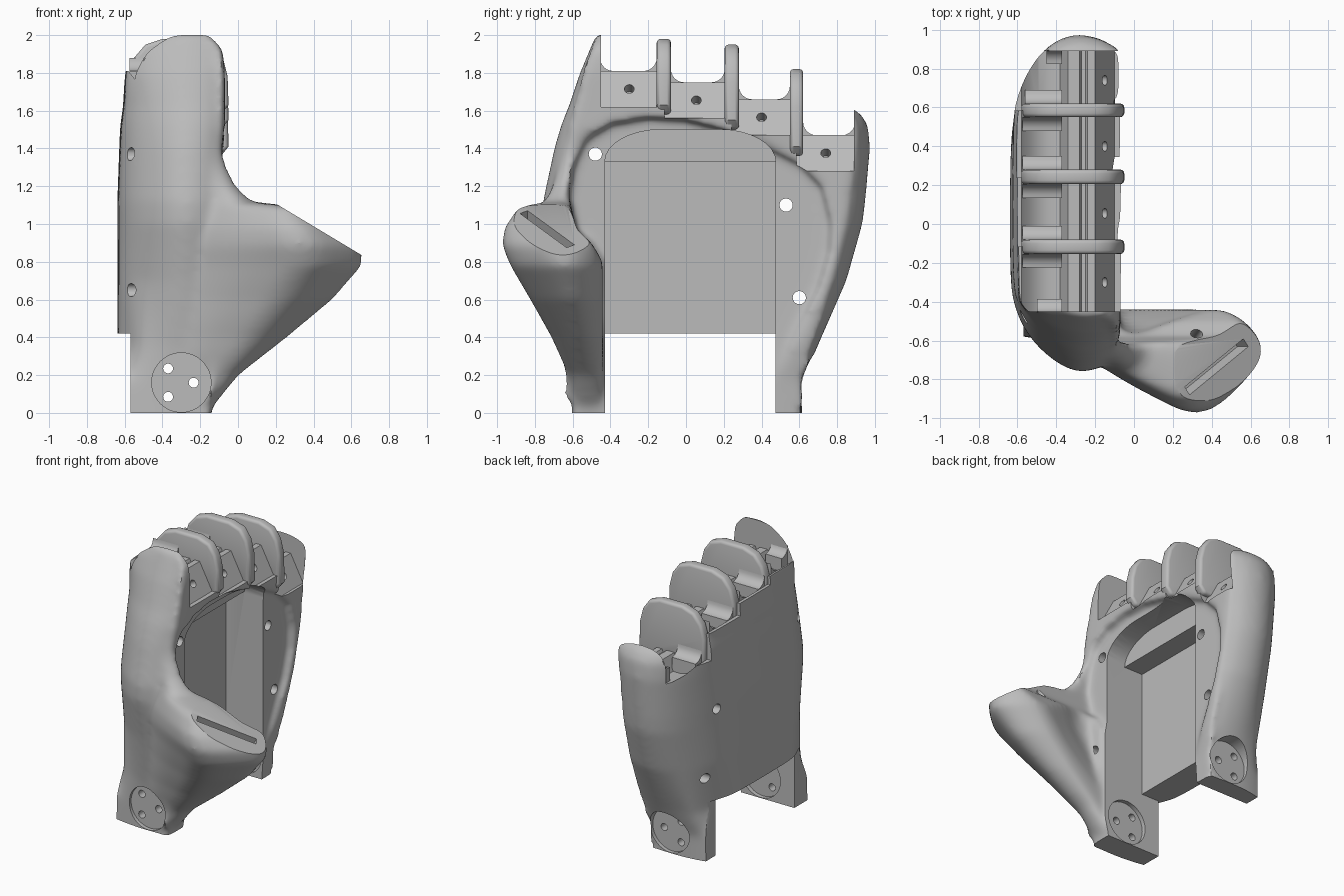
import bpy, bmesh, math
from mathutils import Vector, Matrix

if "Cube" in bpy.data.objects:
    bpy.data.objects.remove(bpy.data.objects["Cube"])

grey = bpy.data.materials.new("warm_grey_plastic")
grey.diffuse_color = (0.5, 0.5, 0.5, 1)
grey.use_nodes = True
grey.node_tree.nodes["Principled BSDF"].inputs["Base Color"].default_value = grey.diffuse_color


def make_object(name, bm):
    bmesh.ops.recalc_face_normals(bm, faces=bm.faces)
    me = bpy.data.meshes.new(name)
    bm.to_mesh(me)
    bm.free()
    ob = bpy.data.objects.new(name, me)
    bpy.context.collection.objects.link(ob)
    return ob


def smooth_ring(pts, n=4):
    """Closed Catmull-Rom curve through 2D points."""
    out, m = [], len(pts)
    for i in range(m):
        p0, p1, p2, p3 = (Vector(pts[(i + j) % m]) for j in (-1, 0, 1, 2))
        for s in range(n):
            t = s / n
            out.append(0.5 * (2 * p1 + (p2 - p0) * t + (2 * p0 - 5 * p1 + 4 * p2 - p3) * t * t
                              + (3 * p1 - p0 - 3 * p2 + p3) * t ** 3))
    return out


def loft(bm, rings):
    """Closed solid through horizontal rings [(z, points)]."""
    rows = [[bm.verts.new((p[0], p[1], z)) for p in smooth_ring(pts)] for z, pts in rings]
    n = len(rows[0])
    for a, b in zip(rows, rows[1:]):
        for i in range(n):
            bm.faces.new((a[i], a[(i + 1) % n], b[(i + 1) % n], b[i]))
    bm.faces.new(rows[0])
    bm.faces.new(rows[-1])


def prism(bm, profile, axis, lo, hi):
    """Extrude a (y,z) profile along x or an (x,z) profile along y."""
    def put(u, v, d):
        return bm.verts.new((d, u, v) if axis == 'x' else (u, d, v))
    a = [put(u, v, lo) for u, v in profile]
    b = [put(u, v, hi) for u, v in profile]
    n = len(a)
    for i in range(n):
        bm.faces.new((a[i], a[(i + 1) % n], b[(i + 1) % n], b[i]))
    bm.faces.new(a)
    bm.faces.new(b)


def rect(u0, u1, v0, v1):
    return [(u0, v0), (u1, v0), (u1, v1), (u0, v1)]


def rod(bm, centre, direction, radius, length, seg=20):
    rot = Vector(direction).to_track_quat('Z', 'Y').to_matrix().to_4x4()
    bmesh.ops.create_cone(bm, cap_ends=True, segments=seg, radius1=radius, radius2=radius,
                          depth=length, matrix=Matrix.Translation(centre) @ rot)


# ---- palm block: z, x back, x front, y index side, y little side, corner softness
ROWS = [(-.1, -.64, -.15, -.605, .61, .12), (.17, -.64, -.13, -.605, .62, .14),
        (.36, -.635, -.1, -.63, .7, .45), (.7, -.635, -.08, -.69, .85, .85),
        (1.0, -.635, -.08, -.755, .935, 1), (1.12, -.635, -.08, -.755, .95, 1),
        (1.4, -.625, -.08, -.695, .975, .9), (1.52, -.62, -.07, -.66, .965, .8),
        (1.585, -.61, -.07, -.635, .925, .7), (1.62, -.605, -.07, -.62, .86, .65),
        (1.8, -.595, -.07, -.56, .8, .45), (1.92, -.56, -.08, -.51, .7, .35),
        (2.005, -.45, -.15, -.475, .6, .3)]
INDEX_SIDE = [(1, .2), (.95, .07), (.8, .01), (.6, 0), (.4, .055), (.2, .16), (.06, .3), (0, .5)]
LITTLE_SIDE = [(0, .6), (.05, .36), (.2, .16), (.4, .04), (.62, 0), (.85, .03), (.98, .1), (1, .2)]
rings = []
for z, xa, xb, ya, yb, k in ROWS:
    back = max(k, .75) if .3 < z < 1.5 else k
    ring = [(xa + u * (xb - xa), ya + (back if u < .1 else k) * o) for u, o in INDEX_SIDE]
    ring += [(xa + u * (xb - xa), yb - (back if u < .1 else k) * o) for u, o in LITTLE_SIDE]
    rings.append((z, ring))
body = bmesh.new()
loft(body, rings)

# ---- thumb fin: blended from ear, tip, web and finger cross-sections
EAR = [(-.5, -.5), (-.45, -.58), (-.35, -.6), (-.28, -.6), (-.22, -.6), (-.18, -.59), (-.17, -.55),
       (-.17, -.5), (-.17, -.46), (-.2, -.43), (-.3, -.43), (-.4, -.43), (-.45, -.43)]
TIP = [(-.4, -.5), (-.3, -.64), (-.1, -.78), (.12, -.9), (.3, -.975), (.45, -.93), (.63, -.74),
       (.65, -.62), (.56, -.5), (.42, -.44), (.2, -.5), (0, -.56), (-.2, -.5)]
WEB = [(-.4, -.5), (-.3, -.62), (-.1, -.74), (.05, -.82), (.2, -.88), (.28, -.88), (.32, -.8),
       (.32, -.72), (.28, -.66), (.2, -.61), (.1, -.6), (0, -.6), (-.2, -.5)]
FINGER = [(-.4, -.5), (-.35, -.55), (-.3, -.6), (-.25, -.64), (-.2, -.66), (-.15, -.66), (-.1, -.63),
          (-.09, -.6), (-.1, -.57), (-.12, -.55), (-.2, -.53), (-.3, -.5), (-.35, -.48)]


def mix(a, b, tx, ty):
    return [(p[0] + (q[0] - p[0]) * tx, p[1] + (q[1] - p[1]) * ty) for p, q in zip(a, b)]


thumb = [(z, mix(EAR, TIP, tx, ty)) for z, tx, ty in
         [(-.1, 0, 0), (.03, .04, 0), (.2, .21, .06), (.4, .52, .3), (.6, .81, .6), (.78, 1, .88), (.89, 1, 1)]]
thumb += [(z, mix(TIP, WEB, tx, ty)) for z, tx, ty in [(.98, .3, .15), (1.09, 1, 1)]]
thumb += [(z, mix(WEB, FINGER, t, t)) for z, t in [(1.12, .62), (1.2, .8), (1.3, .92), (1.4, 1)]]
loft(body, thumb)
palm = make_object("palm_shell", body)

# ---- palm opening, cut before smoothing so the rim comes out rounded
OPENING = [(-.44, -.3), (-.44, .8), (-.5, .9), (-.58, .97), (-.62, 1.15), (-.6, 1.3), (-.53, 1.45),
           (-.4, 1.53), (-.2, 1.565), (0, 1.55), (.2, 1.5), (.4, 1.42), (.6, 1.32), (.72, 1.2),
           (.77, 1.0), (.76, .85), (.7, .65), (.62, .5), (.55, .35), (.49, .2), (.48, -.3)]
bm = bmesh.new()
prism(bm, OPENING, 'x', -.13, 1.2)
opening = make_object("opening_cutter", bm)

# ---- crisp cutters, grouped so pieces in one group never overlap
SLOTS = [(-.45, -.105, 1.81), (-.115, .25, 1.75), (.24, .595, 1.66), (.585, .89, 1.47)]


def slot(bm, i):
    ya, yb, f = SLOTS[i]
    prism(bm, [(-.8, f), (-.58, f), (-.54, f - .05), (-.49, f - .085), (-.44, f - .1), (-.38, f - .1),
               (-.34, f), (-.28, f), (-.27, f - .02), (-.25, f - .02), (-.24, f), (-.2, f), (-.1, f - .19),
               (.2, f - .19), (.2, 2.5), (-.8, 2.5)], 'y', ya, yb)


a, b, c, d, e = (bmesh.new() for _ in range(5))
slot(a, 0)
slot(a, 2)
prism(a, rect(-.43, .475, -.5, 1.33), 'x', -.43, .08)                               # electronics pocket
prism(a, [(.1, 1.168), (.9, .688), (.9, 1.5), (.1, 1.5)], 'y', -1.2, -.3)           # thumb tip plane
slot(b, 1)
slot(b, 3)
prism(b, rect(-1.2, 1.2, -1, .42), 'x', -1, -.57)                                   # back plate lower edge
arch = [(-.43, .8)] + [(-.13 - .3 * math.cos(t * math.pi / 16), 1.33 + .17 * math.sin(t * math.pi / 16))
                       for t in range(9)]
arch += [(.175 + .3 * math.sin(t * math.pi / 16), 1.33 + .17 * math.cos(t * math.pi / 16))
         for t in range(9)] + [(.475, .8)]
prism(b, arch, 'x', -.28, -.05)                                                     # arched pocket top
prism(c, rect(-1.2, 1.2, -1, 0), 'x', -1.2, 1.2)                                    # ground cut
for y, z in [(-.48, 1.37), (-.5, .65), (.53, 1.1), (.6, .61)]:
    rod(c, (-.55, y, z), (1, 0, 0), .035, .96)                                      # back plate screw holes
for y, s in zip((-.3, .055, .4, .74), SLOTS):
    rod(c, (-.15, y, s[2] - .095), (.88, 0, .47), .026, .16)                        # knuckle holes
for x, z in [(-.37, .235), (-.235, .16), (-.37, .085)]:
    rod(c, (x, 0, z), (0, 1, 0), .026, 2.4)                                         # wrist pivot holes
for lo, hi in [(-1.175, -.575), (-.46, .505), (.585, 1.185)]:
    rod(d, (-.3, (lo + hi) / 2, .161), (0, 1, 0), .157, hi - lo, 48)                # wrist disc seats
u = Vector((.33, .27, -.196)).normalized()
n = Vector((.514, 0, .857)).normalized()
w = n.cross(u).normalized()
frame = Matrix((u, w, n)).transposed().to_4x4()
bmesh.ops.create_cube(d, size=1, matrix=Matrix.Translation((.425, -.735, .973)) @ frame
                      @ Matrix.Diagonal((.43, .05, .22, 1)))                        # thumb slit
rod(d, (.32, -.57, .95), (.2, .3, 1), .03, .4)                                      # thumb cord hole
prism(e, rect(-.43, .475, -.5, .42), 'x', -1, .08)                                  # gap between wrist ears
cutters = [make_object("crisp_cutter", g) for g in (a, b, c, d, e)]


def cut(ob, cutter):
    m = ob.modifiers.new("cut", 'BOOLEAN')
    m.operation, m.solver, m.object = 'DIFFERENCE', 'EXACT', cutter


def remesh(ob, size):
    m = ob.modifiers.new("fuse", 'REMESH')
    m.mode, m.voxel_size = 'VOXEL', size


remesh(palm, .02)
cut(palm, opening)
remesh(palm, .018)
soft = palm.modifiers.new("soften", 'SMOOTH')
soft.factor, soft.iterations = .5, 16
for g in cutters:
    cut(palm, g)

# ---- rounded knuckle dividers between the finger slots
parts = [palm]
for ya, yb, top, low in [(-.155, -.08, 1.98, 1.58), (.205, .28, 1.95, 1.5), (.55, .62, 1.82, 1.36)]:
    bm = bmesh.new()
    outline = [(-.575, low), (-.58, top - .2), (-.55, top - .1), (-.49, top - .03), (-.4, top), (-.22, top),
               (-.13, top - .03), (-.08, top - .1), (-.055, top - .2), (-.05, low + .05), (-.09, low)]
    prism(bm, outline, 'y', ya, yb)
    ob = make_object("knuckle_divider", bm)
    bev = ob.modifiers.new("round", 'BEVEL')
    bev.width, bev.segments, bev.limit_method = .02, 3, 'ANGLE'
    bev.angle_limit = math.radians(50)
    parts.append(ob)

# ---- concave fillets where the back of each slot meets its side walls
R = .07
bm = bmesh.new()
for ya, yb, f, xa, xb in [(-.455, -.155, 1.81, -.5, -.575), (-.08, .205, 1.75, -.575, -.575),
                          (.28, .55, 1.66, -.575, -.575), (.62, .895, 1.47, -.56, -.45)]:
    for y, s, x in ((ya, 1, xa), (yb, -1, xb)):
        arc = [(y + s * R * (1 - math.sin(t * math.pi / 12)), f + R * (1 - math.cos(t * math.pi / 12)))
               for t in range(7)]
        prism(bm, [(y, f - .12), (y + s * R, f - .12)] + arc, 'x', x, -.37)
parts.append(make_object("slot_fillets", bm))

# ---- bake modifiers, drop cutters, shade
deps = bpy.context.evaluated_depsgraph_get()
for ob in parts:
    baked = bpy.data.meshes.new_from_object(ob.evaluated_get(deps))
    ob.modifiers.clear()
    ob.data = baked
    baked.materials.clear()
    baked.materials.append(grey)
for g in cutters + [opening]:
    bpy.data.objects.remove(g)
bpy.ops.object.select_all(action='DESELECT')
for ob in parts:
    ob.select_set(True)
bpy.context.view_layer.objects.active = palm
bpy.ops.object.shade_smooth_by_angle(angle=math.radians(35))
